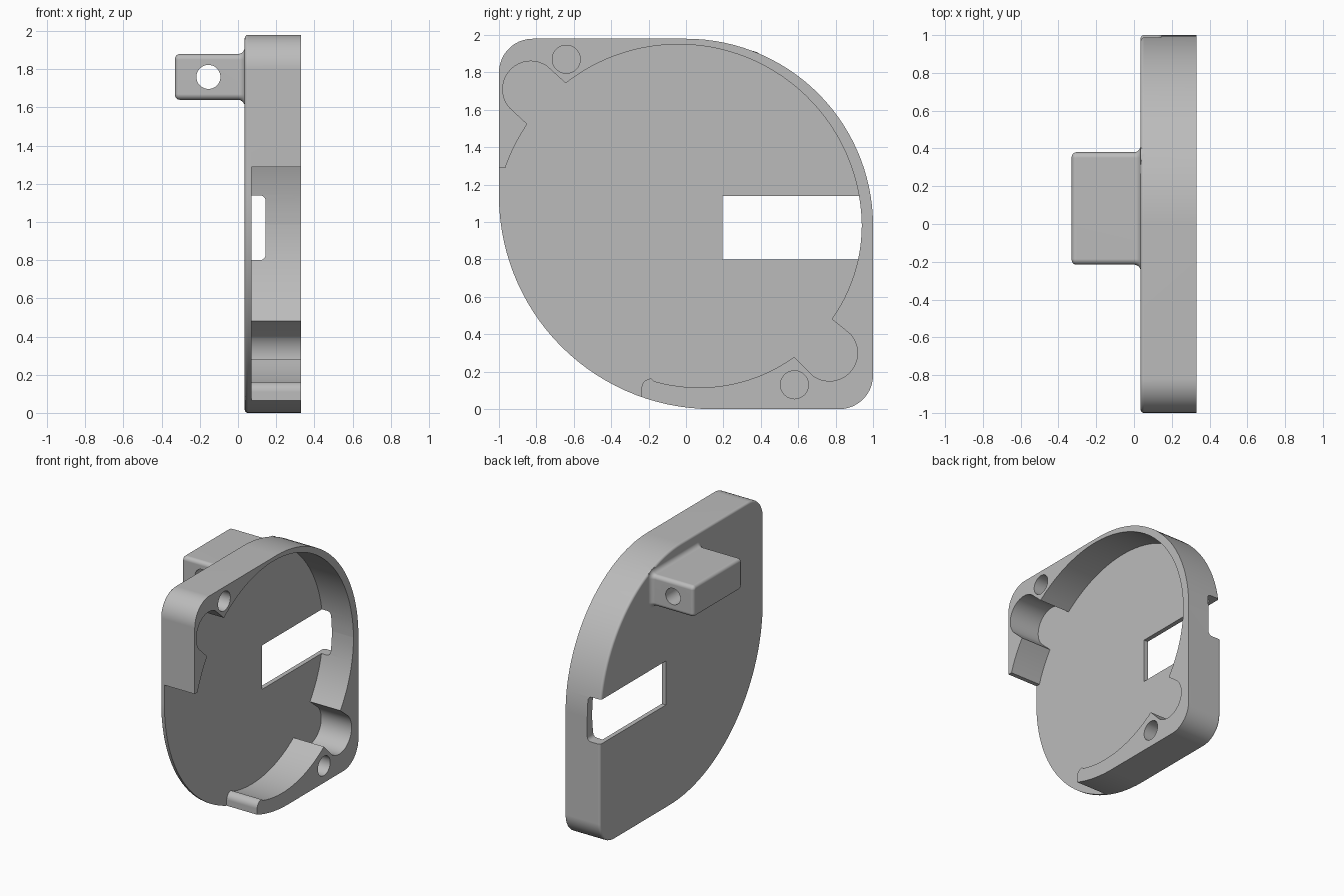
import bpy, bmesh
from math import cos, sin, radians

if "Cube" in bpy.data.objects:
    bpy.data.objects.remove(bpy.data.objects["Cube"], do_unlink=True)

grey = bpy.data.materials.new("plain grey")
grey.use_nodes = True
COLOR = (0.5, 0.5, 0.5, 1)
grey.diffuse_color = COLOR
grey.node_tree.nodes["Principled BSDF"].inputs["Base Color"].default_value = COLOR


def arc(cy, cz, r, a0, a1, step=3):
    """Points of a circular arc in the y-z plane, angles in degrees."""
    n = max(4, round(abs(a1 - a0) / step))
    angles = [radians(a0 + (a1 - a0) * i / n) for i in range(n + 1)]
    return [(cy + r * cos(a), cz + r * sin(a)) for a in angles]


def loft(name, rings):
    """Closed solid through rings given as (x, points in y-z)."""
    bm = bmesh.new()
    loops = [[bm.verts.new((x, y, z)) for y, z in pts] for x, pts in rings]
    n = len(loops[0])
    for a, b in zip(loops, loops[1:]):
        for i in range(n):
            j = (i + 1) % n
            bm.faces.new((a[i], a[j], b[j], b[i]))
    bm.faces.new(loops[0])
    bm.faces.new(loops[-1])
    bmesh.ops.recalc_face_normals(bm, faces=bm.faces)
    mesh = bpy.data.meshes.new(name)
    bm.to_mesh(mesh)
    bm.free()
    mesh.materials.append(grey)
    obj = bpy.data.objects.new(name, mesh)
    bpy.context.collection.objects.link(obj)
    return obj


def combine(target, tool, operation="DIFFERENCE"):
    """Apply a boolean and remove the tool."""
    tool.hide_render = True
    mod = target.modifiers.new(operation, "BOOLEAN")
    mod.operation, mod.object, mod.solver = operation, tool, "EXACT"
    bpy.context.view_layer.objects.active = target
    bpy.ops.object.modifier_apply(modifier=mod.name)
    bpy.data.objects.remove(tool, do_unlink=True)


def outline(d=0.0):
    """Housing outline, inset by d: two big arcs and two small corners."""
    return (arc(0, 0.98, 1 - d, 0, 90)
            + arc(-0.82, 1.8, 0.18 - d, 90, 180, 8)
            + arc(0.14, 1.14, 1.14 - d, 180, 270)
            + arc(0.82, 0.18, 0.18 - d, 270, 360, 8))


def rounded_rect(d, r=0.03):
    """Tab cross-section, grown by d."""
    r = max(r + d, 0.004)
    lo_y, hi_y, lo_z, hi_z = -0.215 - d, 0.38 + d, 1.64 - d, 1.88 + d
    return (arc(hi_y - r, hi_z - r, r, 0, 90, 15)
            + arc(lo_y + r, hi_z - r, r, 90, 180, 15)
            + arc(lo_y + r, lo_z + r, r, 180, 270, 15)
            + arc(hi_y - r, lo_z + r, r, 270, 360, 15))


# Housing block with a rounded back edge
BACK, FLOOR, RIM, SOFT = 0.035, 0.07, 0.33, 0.018
steps = [radians(a) for a in range(0, 91, 18)]
rings = [(BACK + SOFT * (1 - sin(a)), outline(SOFT * (1 - cos(a)))) for a in reversed(steps)]
housing = loft("housing", rings + [(RIM, outline())])

# Recess, open at the lower front, with two round side pockets
recess = [(-1.3, 1.29)]
recess += arc(-0.04, 0.97, 0.98, 161, 145.6)
recess += arc(-0.83, 1.71, 0.15, 220.7, 53.8, 6)
recess += arc(-0.04, 0.97, 0.98, 128, 1)
recess += arc(0.07, 0.985, 0.87, 0, -35.4)
recess += arc(0.767, 0.30, 0.15, 42.5, -129.6, 6)
recess += arc(0.07, 0.985, 0.87, -54.2, -106)
recess += arc(-0.185, 0.11, 0.053, 90, 180, 10)
recess += [(-0.238, -0.3), (-1.3, -0.3)]
combine(housing, loft("recess_cutter", [(FLOOR, recess), (0.5, recess)]))

# Blind screw holes
for y, z in ((-0.64, 1.87), (0.58, 0.13)):
    circle = arc(y, z, 0.075, 0, 360, 10)[:-1]
    combine(housing, loft("screw_hole_cutter", [(0.09, circle), (0.5, circle)]))

# Slot through the floor and the rear wall, rounded on its inner side
slot = []
for i in range(6):
    a = radians(90 * i / 5)
    inset = 0.03 * (1 - cos(a))
    x = 0.115 + 0.03 * sin(a)
    slot.append((x, [(0.195, 0.8 + inset), (1.2, 0.8 + inset),
                     (1.2, 1.14 - inset), (0.195, 1.14 - inset)]))
combine(housing, loft("slot_cutter", [(-0.1, slot[0][1])] + slot))

# Mounting tab: rounded end, flared root
TIP, ROUND, FLARE = -0.33, 0.025, 0.035
tab_rings = [(TIP + ROUND * (1 - sin(a)), rounded_rect(-ROUND * (1 - cos(a))))
             for a in reversed(steps)]
tab_rings += [(BACK - FLARE * (1 - sin(a)), rounded_rect(FLARE * (1 - cos(a)))) for a in steps]
tab_rings.append((BACK + 0.02, rounded_rect(FLARE)))
tab = loft("mounting_tab", tab_rings)

# Cross hole along y through the tab
pin = arc(0, 0, 0.063, 0, 360, 10)[:-1]
cutter = loft("pin_hole_cutter", [(-1, pin), (1, pin)])
cutter.rotation_euler.z = radians(90)
cutter.location = (-0.155, 0, 1.76)
bpy.context.view_layer.update()
combine(tab, cutter)
combine(housing, tab, "UNION")

# Smooth curves, sharp corners
bpy.ops.object.select_all(action="DESELECT")
housing.select_set(True)
bpy.context.view_layer.objects.active = housing
bpy.ops.object.shade_smooth_by_angle(angle=radians(30))
normals = housing.modifiers.new("even_normals", "WEIGHTED_NORMAL")
normals.keep_sharp = True
